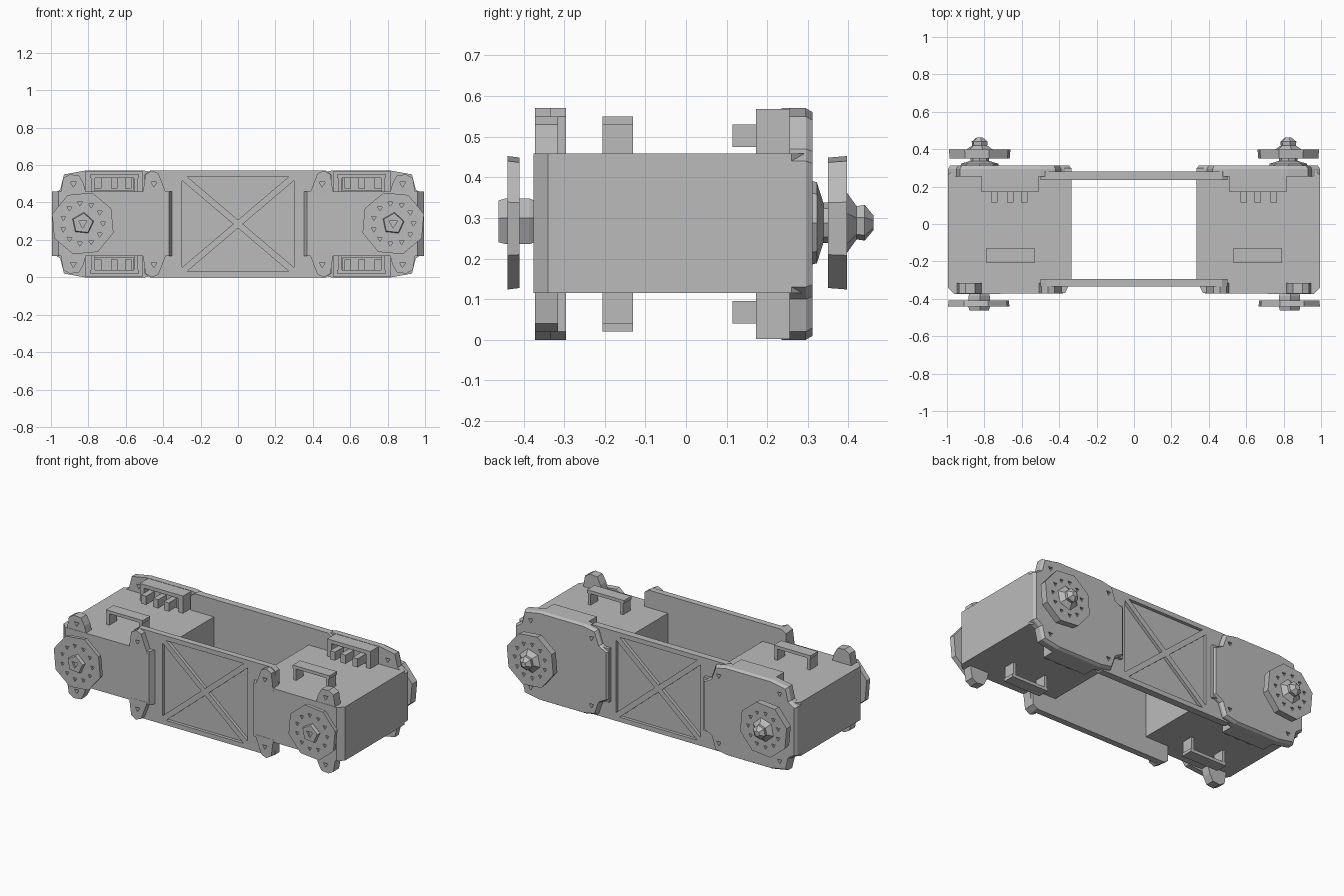
import bpy, bmesh, math
from mathutils import Vector

if "Cube" in bpy.data.objects:
    bpy.data.objects.remove(bpy.data.objects["Cube"])

grey = bpy.data.materials.new("plain grey")
grey.use_nodes = True
grey.diffuse_color = (0.5, 0.5, 0.5, 1)
grey.node_tree.nodes["Principled BSDF"].inputs["Base Color"].default_value = (0.5, 0.5, 0.5, 1)

MID = 0.285  # height of the horizontal symmetry plane


def finish(name, bm):
    bmesh.ops.recalc_face_normals(bm, faces=bm.faces)
    mesh = bpy.data.meshes.new(name)
    bm.to_mesh(mesh)
    bm.free()
    mesh.materials.append(grey)
    obj = bpy.data.objects.new(name, mesh)
    bpy.context.collection.objects.link(obj)
    return obj


def loft(bm, rings):
    """Skin matching closed loops of points and cap both ends."""
    loops = [[bm.verts.new(p) for p in ring] for ring in rings]
    n = len(loops[0])
    for a, b in zip(loops, loops[1:]):
        for i in range(n):
            bm.faces.new((a[i], a[(i + 1) % n], b[(i + 1) % n], b[i]))
    bm.faces.new(loops[0])
    bm.faces.new(loops[-1])


def prism(bm, pts, y0, y1):
    loft(bm, [[(x, y, z) for x, z in pts] for y in (y0, y1)])


def box(bm, x0, x1, y0, y1, z0, z1):
    prism(bm, [(x0, z0), (x1, z0), (x1, z1), (x0, z1)], y0, y1)


def ring(cx, y, cz, r, sides, turn=0.0):
    angles = [turn + math.tau * i / sides for i in range(sides)]
    return [(cx + r * math.cos(a), y, cz + r * math.sin(a)) for a in angles]


def turned(bm, cx, profile, sides, turn=0.0):
    loft(bm, [ring(cx, y, MID + 0.003, r, sides, turn) for y, r in profile])


def drill(obj, spots, y0, y1, r=0.014):
    """Cut triangular screw holes."""
    bm = bmesh.new()
    for x, z in spots:
        loft(bm, [ring(x, y, z, r, 3, 0.5) for y in (y0, y1)])
    cutter = finish("hole_cutter", bm)
    cutter.hide_render = True
    mod = obj.modifiers.new("holes", "BOOLEAN")
    mod.operation, mod.solver, mod.object = "DIFFERENCE", "EXACT", cutter
    bpy.context.view_layer.objects.active = obj
    bpy.ops.object.modifier_apply(modifier=mod.name)
    bpy.data.objects.remove(cutter)


def flip(pts):
    return [(x, 2 * MID - z) for x, z in pts]


# Long connecting side plates with a raised cross brace on the outside
def side_plate(name, inner, floor, outer):
    bm = bmesh.new()
    outline = [(-0.5, 0.02), (-0.47, 0), (0.47, 0), (0.5, 0.02)]
    prism(bm, outline + flip(outline)[::-1], inner, floor)
    for s in (-1, 1):
        end = [(s * 0.3, 0), (s * 0.47, 0), (s * 0.5, 0.02)]
        prism(bm, end + flip(end)[::-1], floor, outer)
        edge = [(-0.3, 0), (0.3, 0), (0.3, 0.03), (-0.3, 0.03)]
        prism(bm, edge if s < 0 else flip(edge), floor, outer)
        a, b = Vector((-0.3 * s, 0.03)), Vector((0.3 * s, 0.54))
        d = (b - a).normalized()
        off = Vector((-d.y, d.x)) * 0.017
        a, b = a - d * 0.015, b + d * 0.015
        prism(bm, [a - off, b - off, b + off, a + off], floor, outer)
    return finish(name, bm)


side_plate("front_side_plate", -0.295, -0.315, -0.335)
side_plate("back_side_plate", 0.235, 0.26, 0.28)


# One drive unit, built on the given side
def drive_unit(s, side):
    # Main housing with chamfered vertical corners
    bm = bmesh.new()
    foot = [(0.335, -0.3), (0.37, -0.37), (0.96, -0.375), (0.995, -0.34),
            (0.995, 0.26), (0.96, 0.3), (0.335, 0.3)]
    loft(bm, [[(s * x, y, z) for x, y in foot] for z in (0.115, 0.458)])
    finish(side + "_housing", bm)

    # Back flange with four corner ears and a bevelled outer face
    top = [(0.335, 0.44), (0.39, 0.47), (0.42, 0.555), (0.5, 0.57),
           (0.82, 0.57), (0.93, 0.55), (0.95, 0.47), (0.995, 0.44)]
    outline = [(s * x, z) for x, z in top + flip(top)[::-1]]
    cx = s * 0.665
    inset = [(cx + (x - cx) * 0.965, MID + (z - MID) * 0.965) for x, z in outline]
    bm = bmesh.new()
    loft(bm, [[(x, y, z) for x, z in pts]
              for pts, y in ((outline, 0.255), (outline, 0.295), (inset, 0.312))])
    flange = finish(side + "_back_flange", bm)
    corners = [(s * x, z) for x in (0.45, 0.88) for z in (0.07, 0.5)]
    drill(flange, corners, 0.24, 0.33, 0.018)

    # Front ears
    bm = bmesh.new()
    inner = [(0.38, 0.44), (0.4, 0.49), (0.425, 0.555), (0.46, 0.57),
             (0.495, 0.55), (0.51, 0.44)]
    outer = [(0.81, 0.44), (0.825, 0.5), (0.85, 0.545), (0.9, 0.55),
             (0.935, 0.53), (0.95, 0.44)]
    for pts, back in ((inner, -0.315), (outer, -0.315)):
        for shape in (pts, flip(pts)):
            prism(bm, [(s * x, z) for x, z in shape], -0.372, back)
    ears = finish(side + "_front_ears", bm)
    drill(ears, corners, -0.39, -0.345, 0.018)

    for level, up in (("top", True), ("bottom", False)):
        def slab(bm, x0, x1, y0, y1, z0, z1):
            if not up:
                z0, z1 = 2 * MID - z1, 2 * MID - z0
            box(bm, s * x0, s * x1, y0, y1, z0, z1)

        # Strap handle
        bm = bmesh.new()
        slab(bm, 0.53, 0.79, -0.205, -0.13, 0.53, 0.55)
        for x in (0.535, 0.765):
            slab(bm, x, x + 0.02, -0.205, -0.13, 0.45, 0.53)
        finish(f"{side}_{level}_handle", bm)

        # Open socket frame against the back flange
        bm = bmesh.new()
        slab(bm, 0.51, 0.815, 0.172, 0.27, 0.545, 0.568)
        for x in (0.51, 0.785):
            slab(bm, x, x + 0.03, 0.172, 0.27, 0.45, 0.545)
        finish(f"{side}_{level}_socket", bm)

        # Prongs inside the socket
        bm = bmesh.new()
        for x in (0.57, 0.645, 0.73):
            slab(bm, x, x + 0.035, 0.115, 0.26, 0.475, 0.53)
        slab(bm, 0.56, 0.775, 0.2, 0.26, 0.465, 0.535)
        finish(f"{side}_{level}_prongs", bm)

    # Wheels: octagonal discs with a ring of holes
    wheels = (("front", 0.83, (-0.41, -0.44), -0.43),
              ("back", 0.825, (0.35, 0.397), 0.385))
    for face, x, (y0, y1), depth in wheels:
        bm = bmesh.new()
        turned(bm, s * x, [(y0, 0.168), (y1, 0.172)], 8, 0.3 * s)
        disc = finish(f"{side}_{face}_disc", bm)
        spots = [(s * x + 0.108 * math.cos(a), MID + 0.003 + 0.108 * math.sin(a))
                 for a in [math.tau * i / 11 for i in range(11)]]
        drill(disc, spots, depth, y1 * 1.1, 0.015)

    # Front axle and five sided hub with a socket
    bm = bmesh.new()
    turned(bm, s * 0.83, [(-0.36, 0.05), (-0.385, 0.06), (-0.445, 0.06), (-0.462, 0.055)], 5, 0.2)
    hub = finish(side + "_front_hub", bm)
    drill(hub, [(s * 0.83, MID + 0.003)], -0.45, -0.48, 0.025)

    # Back axle flares and pointed hub
    bm = bmesh.new()
    turned(bm, s * 0.825, [(0.3, 0.105), (0.322, 0.1), (0.338, 0.05), (0.355, 0.05)], 8)
    turned(bm, s * 0.825, [(0.39, 0.085), (0.42, 0.042), (0.44, 0.045), (0.462, 0.018)], 6, 0.3)
    finish(side + "_back_hub", bm)


drive_unit(1, "left")
drive_unit(-1, "right")
